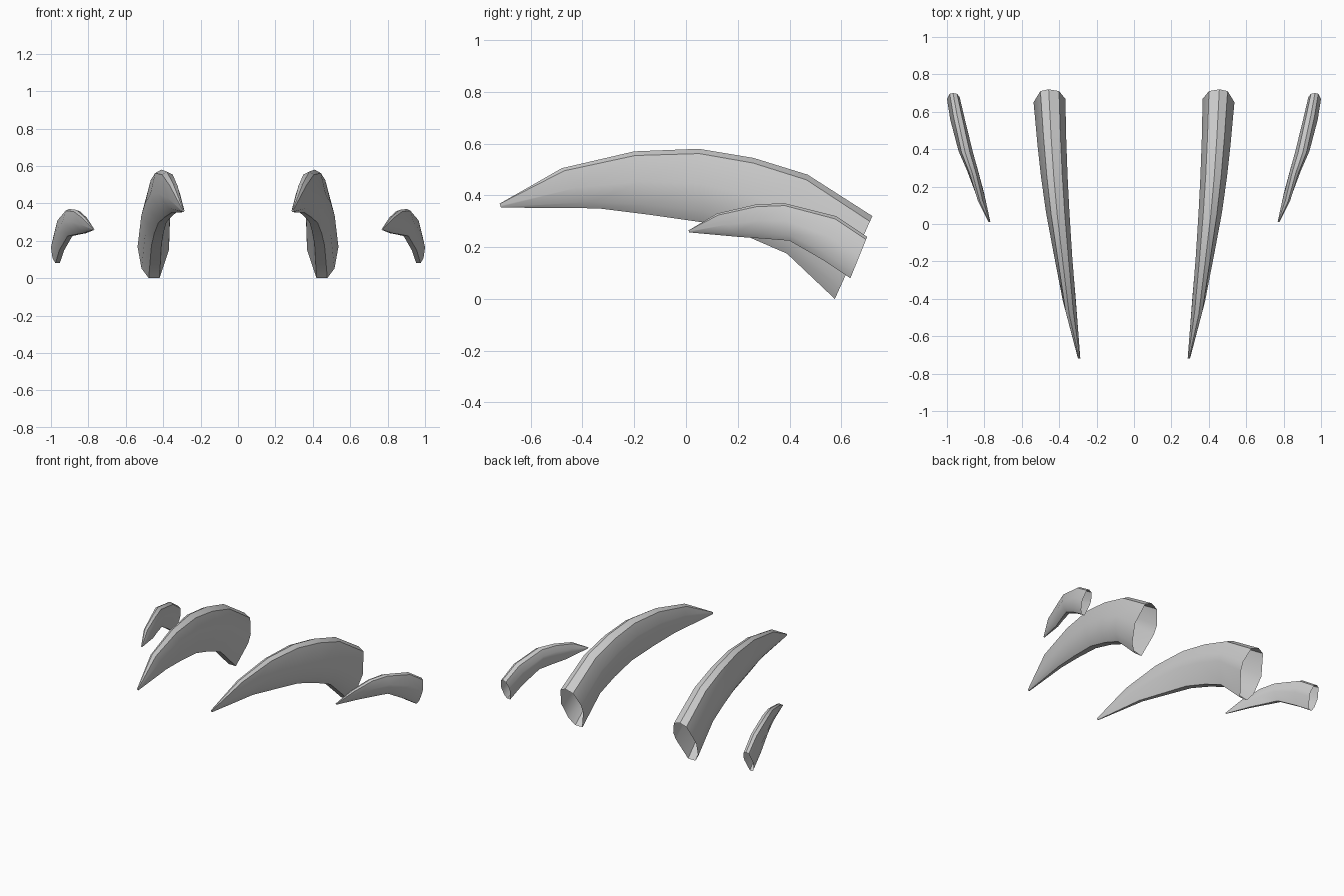
import bpy, bmesh, math

if "Cube" in bpy.data.objects:
    bpy.data.objects.remove(bpy.data.objects["Cube"])

# Claw cross-section: u runs inner(-1) to outer(+1), v runs bottom(-1) to top(+1)
SECTION = [(-1, .3), (-.6, .87), (.05, 1), (.57, .87), (1, .05),
           (.75, -.68), (.3, -1), (-.38, -1), (-.97, -.06)]


def claw(name, rings):
    """Loft a hollow, open-based claw; ring = top y,z, bottom y,z, inner x, outer x."""
    bm = bmesh.new()
    loops = []
    for ty, tz, by, bz, xi, xo in rings:
        loop = []
        for u, v in SECTION:
            t = (v + 1) / 2
            loop.append(bm.verts.new(((xi + xo) / 2 + u * (xo - xi) / 2,
                                      by + (ty - by) * t, bz + (tz - bz) * t)))
        loops.append(loop)
    n = len(SECTION)
    for a, b in zip(loops, loops[1:]):
        for i in range(n):
            j = (i + 1) % n
            bm.faces.new((a[i], a[j], b[j], b[i]))
    bm.faces.new(loops[-1])  # closed tip, base stays open
    bmesh.ops.recalc_face_normals(bm, faces=bm.faces)
    me = bpy.data.meshes.new(name)
    bm.to_mesh(me)
    bm.free()
    ob = bpy.data.objects.new(name, me)
    bpy.context.collection.objects.link(ob)
    # Mirrored partner on the other side
    ob.modifiers.new("mirror", 'MIRROR').use_mirror_merge = False
    bpy.ops.object.select_all(action='DESELECT')
    ob.select_set(True)
    bpy.context.view_layer.objects.active = ob
    bpy.ops.object.shade_smooth_by_angle(angle=math.radians(40))
    return ob


# Long middle claws
claw("large_claws", [
    (.72, .32, .575, 0, .367, .537),
    (.47, .48, .39, .175, .362, .517),
    (.26, .545, .24, .24, .355, .497),
    (.05, .58, .07, .295, .345, .47),
    (-.20, .57, -.14, .325, .33, .427),
    (-.48, .505, -.34, .35, .31, .38),
    (-.72, .368, -.715, .353, .287, .30)])

# Short outer claws
claw("small_claws", [
    (.70, .24, .635, .08, .932, 1.0),
    (.58, .32, .53, .15, .905, .982),
    (.38, .37, .40, .225, .862, .938),
    (.27, .365, .30, .233, .833, .892),
    (.12, .33, .20, .24, .80, .845),
    (.01, .265, .012, .257, .768, .778)])
